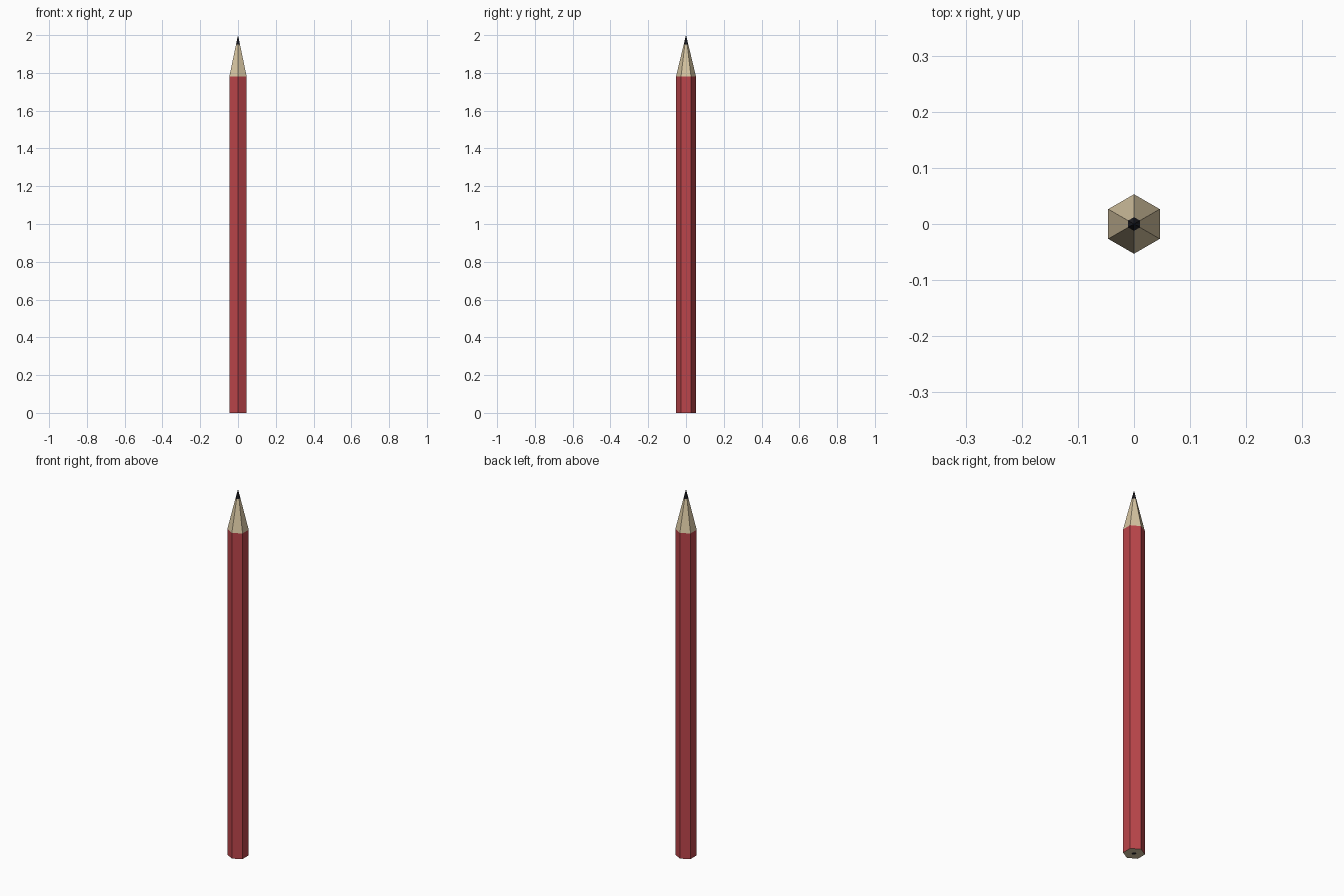
import bpy, bmesh, math

if "Cube" in bpy.data.objects:
    bpy.data.objects.remove(bpy.data.objects["Cube"])

SIDES = 6
R_BODY, R_LEAD = 0.053, 0.0122
Z_SHOULDER, Z_LEAD, Z_TIP = 1.78, 1.95, 2.0


def material(name, color):
    m = bpy.data.materials.new(name)
    m.diffuse_color = (*color, 1)
    m.use_nodes = True
    m.node_tree.nodes["Principled BSDF"].inputs["Base Color"].default_value = m.diffuse_color
    return m


def hex_part(name, strips, mat):
    """Each strip is a list of (radius, z) lofted as hexagons; radius 0 is a point."""
    bm = bmesh.new()
    for profile in strips:
        rings = []
        for r, z in profile:
            if r == 0:
                rings.append([bm.verts.new((0, 0, z))] * SIDES)
            else:
                angles = [math.pi / 2 + math.tau * i / SIDES for i in range(SIDES)]
                rings.append([bm.verts.new((r * math.cos(a), r * math.sin(a), z)) for a in angles])
        for low, high in zip(rings, rings[1:]):
            for i in range(SIDES):
                j = (i + 1) % SIDES
                loop = list(dict.fromkeys((low[i], low[j], high[j], high[i])))
                bm.faces.new(loop)
    mesh = bpy.data.meshes.new(name)
    bm.to_mesh(mesh)
    bm.free()
    mesh.materials.append(mat)
    obj = bpy.data.objects.new(name, mesh)
    bpy.context.collection.objects.link(obj)
    return obj


red = material("red_paint", (0.50, 0.06, 0.07))
wood = material("bare_wood", (0.68, 0.56, 0.36))
graphite = material("graphite", (0.015, 0.015, 0.02))

# Painted hexagonal barrel
hex_part("painted_barrel", [[(R_BODY, 0), (R_BODY, Z_SHOULDER)]], red)

# Bare wood: sharpened taper and the ring on the flat end
hex_part("wood_casing", [[(R_BODY, Z_SHOULDER), (R_LEAD, Z_LEAD)],
                         [(R_LEAD, 0), (R_BODY, 0)]], wood)

# Lead: sharp point and the core showing at the flat end
hex_part("lead_core", [[(R_LEAD, Z_LEAD), (0, Z_TIP)],
                       [(0, 0), (R_LEAD, 0)]], graphite)
